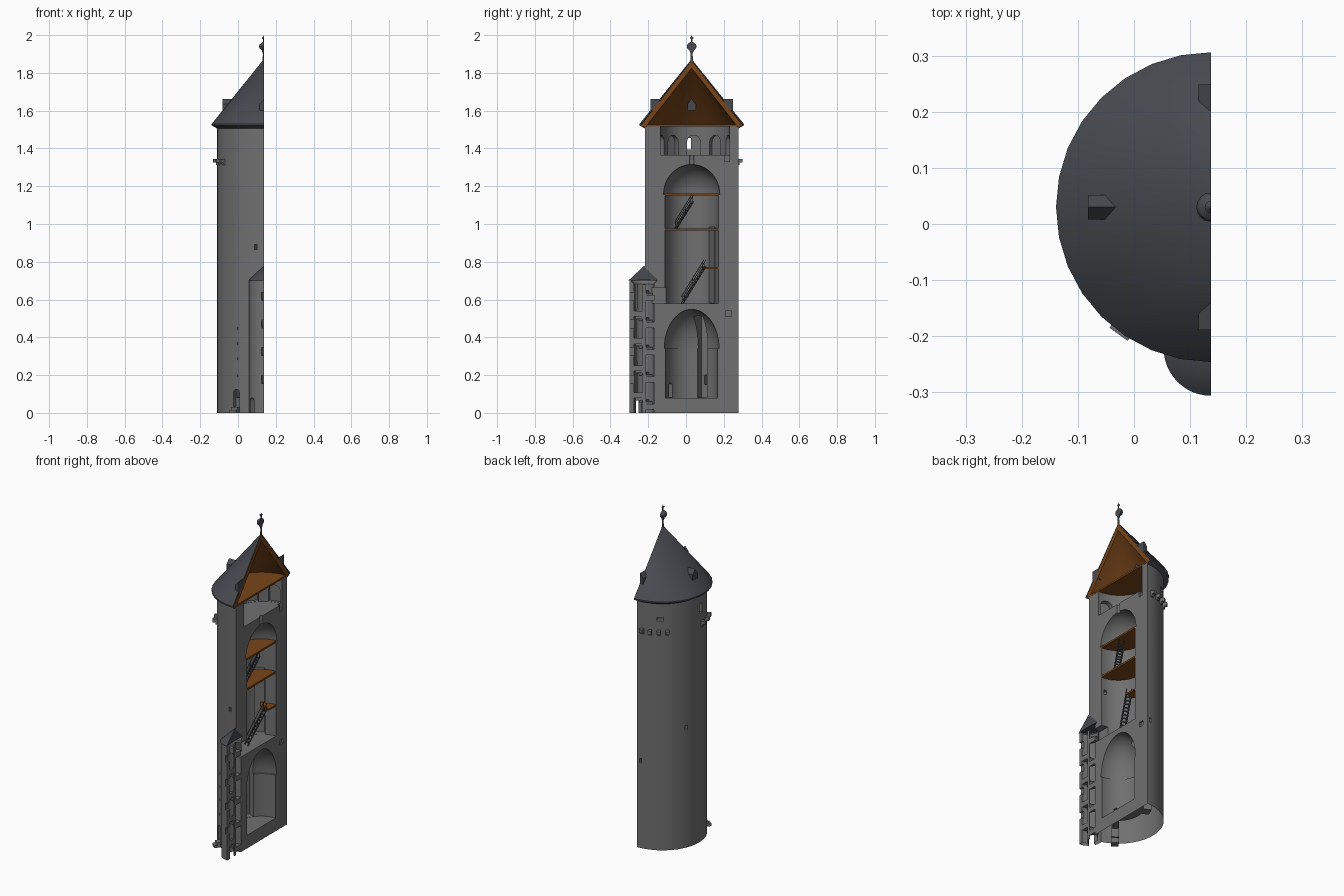
import bpy, bmesh, math
from mathutils import Vector

if "Cube" in bpy.data.objects:
    bpy.data.objects.remove(bpy.data.objects["Cube"])

CX, CY = 0.137, 0.03          # tower axis; the section plane is x = CX
AXIS, TUR = (CX, CY), (CX, -0.222)


def material(name, col):
    m = bpy.data.materials.new(name)
    m.diffuse_color = (*col, 1)
    m.use_nodes = True
    m.node_tree.nodes["Principled BSDF"].inputs["Base Color"].default_value = m.diffuse_color
    return m


STONE = material("stone", (0.16, 0.16, 0.16))
SLATE = material("slate", (0.064, 0.068, 0.08))
WOOD = material("wood", (0.19, 0.06, 0.01))


def finish(name, bm, mat=STONE, smooth=True):
    bmesh.ops.remove_doubles(bm, verts=bm.verts, dist=1e-5)
    bmesh.ops.dissolve_degenerate(bm, edges=bm.edges, dist=1e-6)
    bmesh.ops.recalc_face_normals(bm, faces=bm.faces)
    me = bpy.data.meshes.new(name)
    bm.to_mesh(me)
    bm.free()
    ob = bpy.data.objects.new(name, me)
    bpy.context.collection.objects.link(ob)
    me.materials.append(mat)
    if smooth:
        shade(ob)
    return ob


def shade(ob):
    bpy.ops.object.select_all(action='DESELECT')
    bpy.context.view_layer.objects.active = ob
    ob.select_set(True)
    bpy.ops.object.shade_smooth_by_angle(angle=math.radians(30))


def revolve(name, pts, a0=90, a1=270, c=AXIS, steps=32, mat=STONE, smooth=True):
    """Spin a closed (radius, z) outline; partial spins get capped ends."""
    bm = bmesh.new()
    full = a1 - a0 == 360
    rings = []
    for i in range(steps if full else steps + 1):
        a = math.radians(a0 + (a1 - a0) * i / steps)
        rings.append([bm.verts.new((c[0] + r * math.cos(a), c[1] + r * math.sin(a), z)) for r, z in pts])
    n = len(pts)
    for i in range(steps):
        p, q = rings[i], rings[(i + 1) % len(rings)]
        for j in range(n):
            k = (j + 1) % n
            if pts[j][0] > 0 or pts[k][0] > 0:
                bm.faces.new((p[j], p[k], q[k], q[j]))
    if not full:
        bm.faces.new(rings[0])
        bm.faces.new(rings[-1])
    return finish(name, bm, mat, smooth)


def prism(name, pts, r0, r1, az, c=AXIS, mat=STONE, clip=False):
    """Extrude a (sideways, z) outline radially from r0 to r1 at azimuth az."""
    a = math.radians(az)
    rad, tan = Vector((math.cos(a), math.sin(a), 0)), Vector((-math.sin(a), math.cos(a), 0))
    o = Vector((c[0], c[1], 0))
    bm = bmesh.new()
    ends = [[bm.verts.new(o + rad * r + tan * t + Vector((0, 0, z))) for t, z in pts] for r in (r0, r1)]
    n = len(pts)
    bm.faces.new(ends[0])
    bm.faces.new(ends[1])
    for j in range(n):
        k = (j + 1) % n
        bm.faces.new((ends[0][j], ends[0][k], ends[1][k], ends[1][j]))
    if clip:
        cut = bmesh.ops.bisect_plane(bm, geom=bm.verts[:] + bm.edges[:] + bm.faces[:], plane_co=(CX, 0, 0),
                                     plane_no=(1, 0, 0), clear_outer=True)
        bmesh.ops.holes_fill(bm, edges=[e for e in cut['geom_cut'] if isinstance(e, bmesh.types.BMEdge)])
    return finish(name, bm, mat, False)


def rect(w, z0, z1):
    return [(-w / 2, z0), (w / 2, z0), (w / 2, z1), (-w / 2, z1)]


def arch(w, z0, z1):
    r = w / 2
    return [(-r, z0), (r, z0)] + [(r * math.cos(math.pi * i / 8), z1 - r + r * math.sin(math.pi * i / 8)) for i in range(9)]


def dome(r, z0, z1, n=12):
    return [(r * math.cos(math.pi / 2 * i / n) if i < n else 0, z0 + (z1 - z0) * math.sin(math.pi / 2 * i / n))
            for i in range(n + 1)]


def boolean(ob, other, op):
    m = ob.modifiers.new("b", 'BOOLEAN')
    m.operation, m.solver, m.object = op, 'EXACT', other
    bpy.context.view_layer.objects.active = ob
    bpy.ops.object.modifier_apply(modifier=m.name)
    bpy.data.objects.remove(other)


def cutter_spin(pts, c=AXIS, steps=48):
    return revolve("cutter", pts, 0, 360, c, steps, smooth=False)


# masonry: half tower joined with the stair turret
tower = revolve("tower_wall", [(0, 0), (0.247, 0), (0.247, 1.515), (0, 1.515)], smooth=False)
boolean(tower, revolve("turret", [(0, 0), (0.078, 0), (0.078, 0.703), (0, 0.703)], c=TUR, smooth=False), 'UNION')

# vaulted rooms, top storey, stair shaft
cutters = [
    cutter_spin([(0, 0.08), (0.138, 0.08), (0.138, 0.34)] + dome(0.145, 0.341, 0.548)),
    cutter_spin([(0, 0.58), (0.141, 0.58), (0.141, 1.155)] + dome(0.149, 1.156, 1.315)),
    cutter_spin([(0, 1.365), (0.183, 1.365), (0.183, 1.53), (0, 1.53)], (CX, 0.047)),
    cutter_spin([(0, 1.29), (0.012, 1.29), (0.012, 1.38), (0, 1.38)], steps=12),
    cutter_spin([(0, -0.01), (0.053, -0.01), (0.053, 0.69), (0, 0.69)], TUR, 32),
    # seat of the turret roof in the wall
    cutter_spin([(0, 0.68), (0.05, 0.68), (0.073, 0.705), (0, 0.772)], TUR, 32),
    # passage from turret into the upper room
    prism("cutter", rect(0.08, 0.58, 0.665), 0.12, 0.21, 270),
    # wall niches
    prism("cutter", rect(0.055, 0.081, 0.53), 0.08, 0.18, 155),
    prism("cutter", rect(0.018, 0.15, 0.2), 0.15, 0.22, 155),
    prism("cutter", rect(0.055, 0.581, 0.985), 0.09, 0.175, 128),
    # entrance passage
    prism("cutter", arch(0.04, 0.03, 0.125), 0.225, 0.3, 234),
    prism("cutter", arch(0.03, 0.081, 0.16), 0.1, 0.24, 234),
    # turret door
    prism("cutter", arch(0.034, -0.01, 0.08), 0.03, 0.12, 215, TUR),
    # put-log holes in the section face
    prism("cutter", rect(0.02, 0.51, 0.54), 0.18, 0.21, 90),
    prism("cutter", rect(0.03, 1.33, 1.37), 0.175, 0.2, 90),
]
# slit windows of the turret and of the tower
for z in (0.155, 0.305, 0.45, 0.595):
    cutters.append(prism("cutter", rect(0.024, z, z + 0.042), 0.04, 0.1, 270, TUR))
for az, z in ((260, 0.865), (157, 0.72), (95, 0.52)):
    cutters.append(prism("cutter", rect(0.014, z, z + 0.026), 0.13 if z > 0.8 else 0.2, 0.3, az))
for z in (0.19, 0.28, 0.36, 0.44):
    cutters.append(prism("cutter", rect(0.004, z, z + 0.014), 0.235, 0.3, 236))
# arched embrasures of the top storey, two of them open
for az in (104, 142, 180, 218, 254):
    cutters.append(prism("cutter", arch(0.07, 1.366, 1.47), 0.15, 0.205, az, (CX, 0.04)))
cutters.append(prism("cutter", rect(0.03, 1.395, 1.455), 0.18, 0.3, 180, (CX, 0.012)))
cutters.append(prism("cutter", rect(0.036, 1.40, 1.422), 0.215, 0.3, 122))
for c in cutters:
    boolean(tower, c, 'DIFFERENCE')

# the foot is open underneath
bm = bmesh.new()
bm.from_mesh(tower.data)
bmesh.ops.delete(bm, geom=[f for f in bm.faces if all(v.co.z < 1e-4 for v in f.verts)], context='FACES')
bm.to_mesh(tower.data)
bm.free()
shade(tower)

# spiral stair: newel and wedge steps on the kept half
revolve("stair_newel", [(0, 0), (0.009, 0), (0.009, 0.68), (0, 0.68)], c=TUR, steps=8)
for k in range(54):
    a = (k * 30) % 360
    if 90 <= a < 270:
        z = 0.012 * (k + 1)
        revolve("spiral_step", [(0, max(0, z - 0.03)), (0.055, max(0, z - 0.03)), (0.055, z), (0, z)],
                a, a + 30, TUR, 3, smooth=False)

# roofs
revolve("turret_roof", [(0, 0.704), (0.078, 0.7), (0.084, 0.7), (0, 0.778)], c=TUR, steps=24, mat=SLATE)
revolve("roof_slates", [(0.247, 1.505), (0.276, 1.522), (0.276, 1.53), (0, 1.873), (0, 1.867), (0.27, 1.526)],
        steps=16, mat=SLATE)
revolve("roof_timber", [(0.25, 1.51), (0.268, 1.525), (0, 1.865), (0, 1.825), (0.235, 1.525)], steps=16, mat=WOOD)
revolve("attic_floor", [(0, 1.516), (0.24, 1.516), (0.24, 1.526), (0, 1.526)], steps=16, mat=WOOD)

# dormers on the three remaining quarters
for az, r0 in ((90, 0.172), (180, 0.128), (270, 0.172)):
    prism("dormer", [(-0.022, 1.6), (0.022, 1.6), (0.022, 1.635), (0, 1.662), (-0.022, 1.635)],
          r0, 0.219, az, mat=SLATE, clip=True)

# finial with ball and point
ball = [(0.026 * math.sin(t), 1.94 - 0.022 * math.cos(t)) for t in (0.5, 1.0, 1.57, 2.14, 2.64)]
revolve("finial", [(0, 1.855), (0.008, 1.86), (0.005, 1.9)] + ball +
        [(0.004, 1.965), (0.004, 1.978), (0.011, 1.985), (0.003, 1.992), (0, 2.0)], steps=8, mat=SLATE)

# corbels under the eaves
for az in (98, 109, 120, 131, 187, 199, 211):
    prism("corbel", rect(0.02, 1.325, 1.345), 0.23, 0.27, az)
    prism("corbel_foot", rect(0.02, 1.312, 1.325), 0.23, 0.255, az)

# entrance steps
prism("entrance_sill", rect(0.04, 0.015, 0.03), 0.235, 0.265, 234)
prism("entrance_step", rect(0.04, 0, 0.015), 0.235, 0.28, 234)

# timber floors and landing
for z, r in ((0.965, 0.141), (1.15, 0.143)):
    revolve("timber_floor", [(0, z), (r, z), (r, z + 0.011), (0, z + 0.011)], mat=WOOD)
revolve("landing", [(0.07, 0.762), (0.15, 0.762), (0.15, 0.772), (0.07, 0.772)], 90, 128, steps=8, mat=WOOD)


def bar(name, p, q, w):
    p, q = Vector(p), Vector(q)
    bm = bmesh.new()
    bmesh.ops.create_cube(bm, size=1)
    rot = (q - p).to_track_quat('Z', 'Y').to_matrix()
    for v in bm.verts:
        v.co = (p + q) / 2 + rot @ Vector((v.co.x * w, v.co.y * w, v.co.z * (q - p).length))
    return finish(name, bm, SLATE, False)


# ladder stairs with handrails
for p, q in (((0.07, -0.02, 0.58), (0.118, 0.1, 0.775)), ((0.08, -0.055, 0.975), (0.115, 0.035, 1.12))):
    p, q = Vector(p), Vector(q)
    side = (q - p).cross(Vector((0, 0, 1))).normalized() * 0.014
    up = Vector((0, 0, 0.035))
    for s in (-1, 1):
        bar("stair_stringer", p + side * s, q + side * s, 0.005)
        bar("stair_handrail", p + side * s + up, q + side * s + up, 0.003)
        for t in (0.05, 0.5, 0.95):
            b = p.lerp(q, t) + side * s
            bar("stair_post", b, b + up, 0.003)
    for i in range(1, 12):
        c = p.lerp(q, i / 12)
        bar("stair_tread", c - side, c + side, 0.006)
